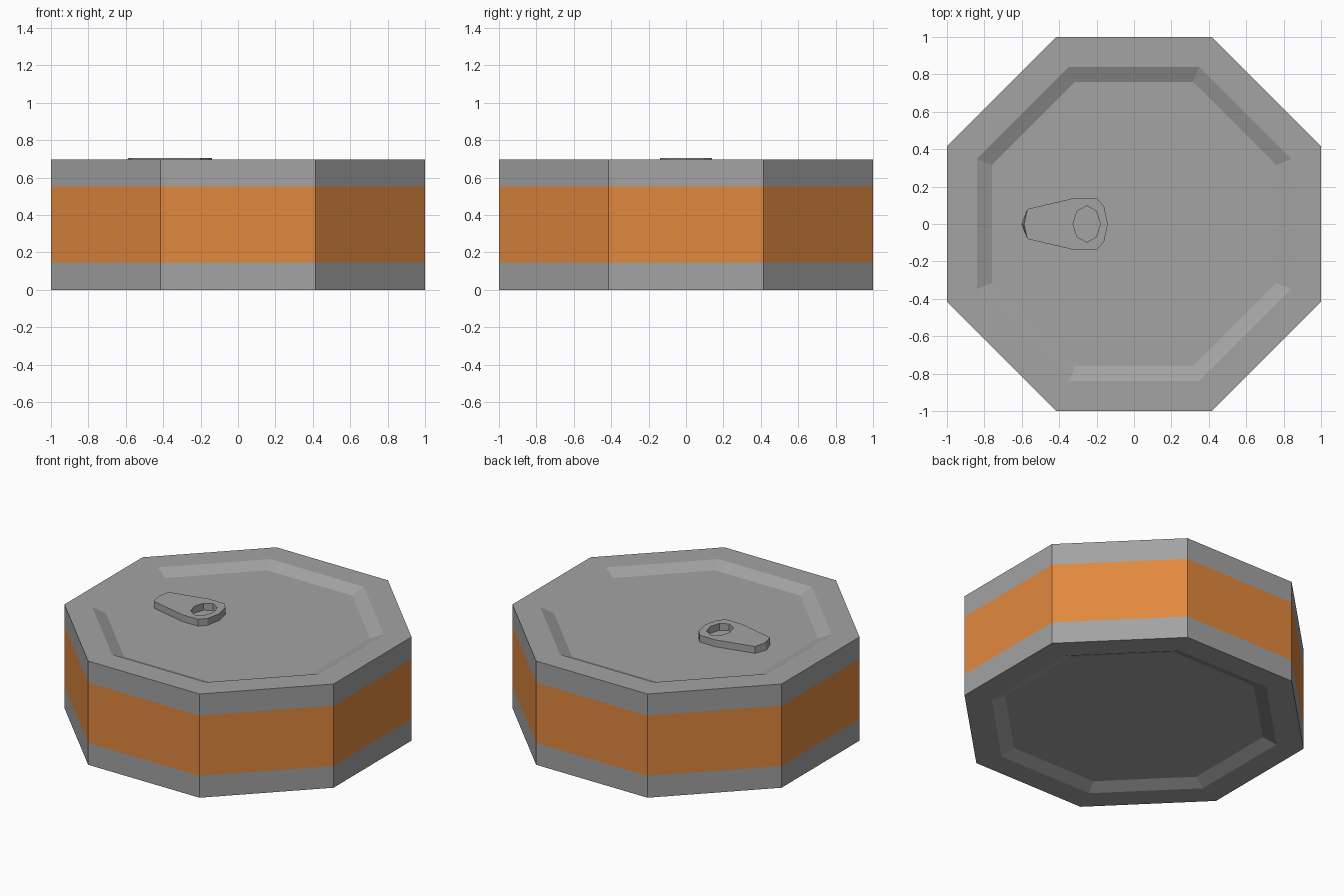
import bpy, bmesh, math

if "Cube" in bpy.data.objects:
    bpy.data.objects.remove(bpy.data.objects["Cube"])

H = 0.697        # can height
DEPTH = 0.037    # recess of both lids
BAND = (0.147, 0.552)


def material(name, rgb):
    m = bpy.data.materials.new(name)
    m.diffuse_color = (*rgb, 1)
    m.use_nodes = True
    m.node_tree.nodes["Principled BSDF"].inputs["Base Color"].default_value = m.diffuse_color
    return m


metal = material("grey metal", (0.366, 0.366, 0.366))
label = material("orange label", (0.76, 0.25, 0.048))


def add_object(name, bm, mats):
    mesh = bpy.data.meshes.new(name)
    bm.to_mesh(mesh)
    bm.free()
    for m in mats:
        mesh.materials.append(m)
    obj = bpy.data.objects.new(name, mesh)
    bpy.context.scene.collection.objects.link(obj)
    return obj


# Can body: octagonal rings (flat-to-centre distance, height) from bottom lid to top lid
profile = [(0.76, DEPTH), (0.84, 0), (1, 0), (1, BAND[0]), (1, BAND[1]),
           (1, H), (0.84, H), (0.76, H - DEPTH)]
bm = bmesh.new()
rings = []
for flat, z in profile:
    r = flat / math.cos(math.pi / 8)
    rings.append([bm.verts.new((r * math.cos(a), r * math.sin(a), z))
                  for a in (math.pi / 8 + k * math.pi / 4 for k in range(8))])
for low, high in zip(rings, rings[1:]):
    for k in range(8):
        n = (k + 1) % 8
        bm.faces.new((low[k], low[n], high[n], high[k]))
bm.faces.new(rings[0][::-1])
bm.faces.new(rings[-1])
bm.normal_update()
# Orange label band between the two metal rims
for f in bm.faces:
    z = f.calc_center_median().z
    if abs(f.normal.z) < 0.1 and BAND[0] < z < BAND[1]:
        f.material_index = 1
add_object("can_body", bm, [metal, label])

# Pull tab: mirrored outline with an oval finger hole
half = [(-0.57, 0.08), (-0.315, 0.14), (-0.2, 0.14), (-0.16, 0.095)]
outline = [(-0.6, 0)] + half + [(-0.14, 0)] + [(x, -y) for x, y in reversed(half)]
hole = [(-0.253 + 0.073 * math.cos(k * math.pi / 4), 0.097 * math.sin(k * math.pi / 4))
        for k in range(8)]
z0, z1 = H - DEPTH - 0.001, 0.706
curve = bpy.data.curves.new("tab_outline", 'CURVE')
curve.dimensions = '2D'
curve.fill_mode = 'BOTH'
curve.extrude = (z1 - z0) / 2
for pts in (outline, hole):
    s = curve.splines.new('POLY')
    s.points.add(len(pts) - 1)
    for p, (x, y) in zip(s.points, pts):
        p.co = (x, y, 0, 1)
    s.use_cyclic_u = True
helper = bpy.data.objects.new("tab_outline", curve)
bpy.context.scene.collection.objects.link(helper)
bpy.context.view_layer.update()
dg = bpy.context.evaluated_depsgraph_get()
flat_mesh = bpy.data.meshes.new_from_object(helper.evaluated_get(dg))
bm = bmesh.new()
bm.from_mesh(flat_mesh)
bpy.data.objects.remove(helper)
bpy.data.meshes.remove(flat_mesh)
bmesh.ops.remove_doubles(bm, verts=bm.verts, dist=0.0005)
for v in bm.verts:
    if v.co.z > 0 and v.co.x < -0.59:   # sloped tip
        v.co.x += 0.012
    v.co.z += (z0 + z1) / 2
for f in bm.faces:
    f.smooth = False
    f.material_index = 0
bmesh.ops.recalc_face_normals(bm, faces=bm.faces)
add_object("pull_tab", bm, [metal])
